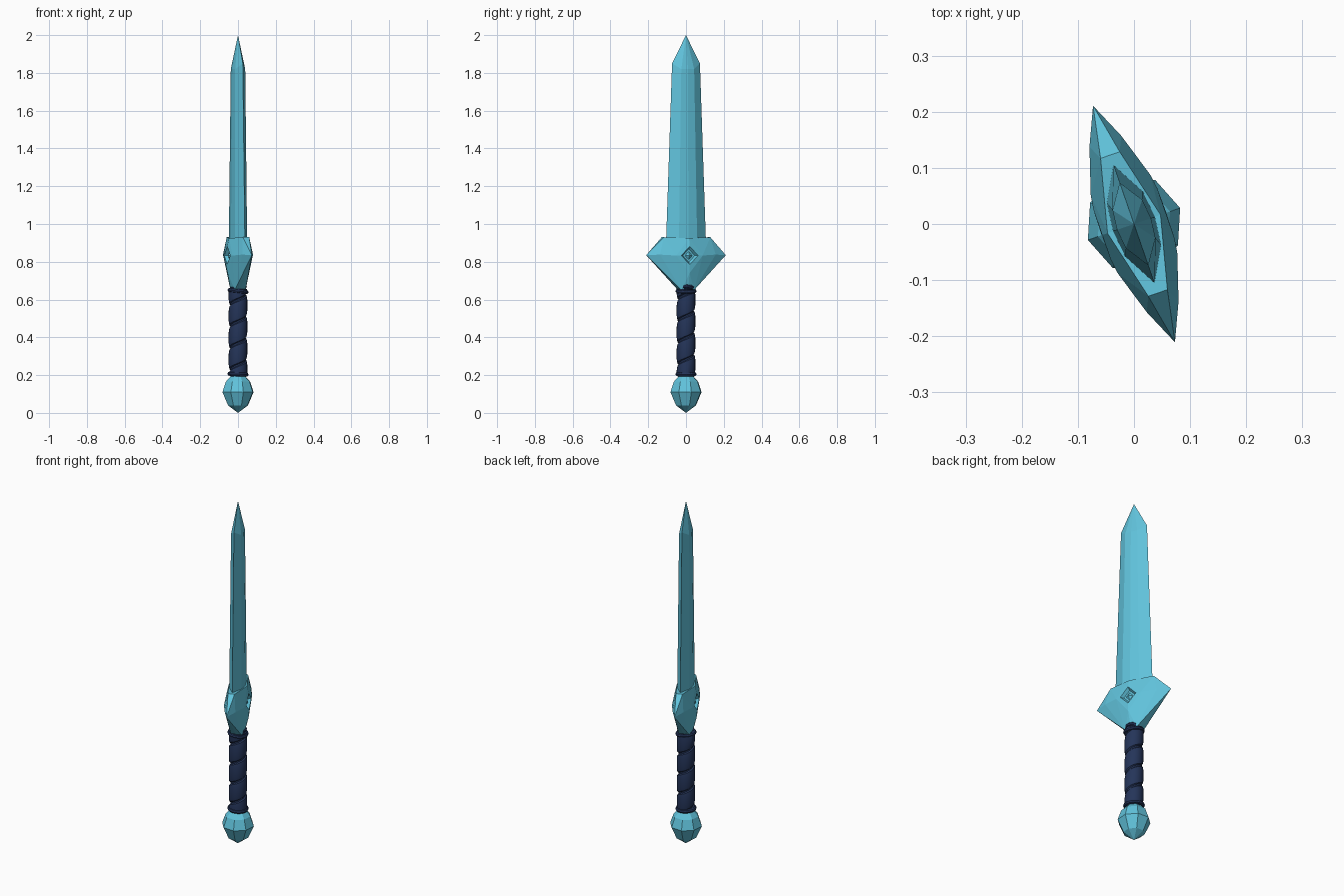
import bpy, bmesh, math
from mathutils import Vector

cube = bpy.data.objects.get("Cube")
if cube:
    bpy.data.objects.remove(cube, do_unlink=True)

TURN = math.radians(109.1)  # the blade's wide axis is turned away from x


def material(name, rgb):
    m = bpy.data.materials.new(name)
    m.use_nodes = True
    m.diffuse_color = (*rgb, 1)
    bsdf = next(n for n in m.node_tree.nodes if n.type == 'BSDF_PRINCIPLED')
    bsdf.inputs["Base Color"].default_value = (*rgb, 1)
    return m


CRYSTAL = material("crystal cyan", (0.12, 0.55, 0.72))
NAVY = material("navy leather", (0.018, 0.035, 0.10))


def build(name, polys, mat):
    """Make an object from polygons given as lists of points, welding shared corners."""
    bm = bmesh.new()
    for poly in polys:
        pts = []
        for p in map(Vector, poly):
            if all((p - q).length > 1e-6 for q in pts):
                pts.append(p)
        if len(pts) > 2:
            bm.faces.new([bm.verts.new(p) for p in pts])
    bmesh.ops.remove_doubles(bm, verts=bm.verts, dist=1e-5)
    bmesh.ops.recalc_face_normals(bm, faces=bm.faces)
    me = bpy.data.meshes.new(name)
    bm.to_mesh(me)
    bm.free()
    me.materials.append(mat)
    ob = bpy.data.objects.new(name, me)
    ob.rotation_euler.z = TURN
    bpy.context.collection.objects.link(ob)
    return ob


def loft(rings):
    """Quads between successive closed rings, plus end caps."""
    polys = [rings[0], rings[-1]]
    for a, b in zip(rings, rings[1:]):
        n = len(a)
        polys += [[a[i], a[(i + 1) % n], b[(i + 1) % n], b[i]] for i in range(n)]
    return polys


def lathe(profile, sides):
    return loft([[(r * math.cos(t), r * math.sin(t), z)
                  for t in (2 * math.pi * i / sides for i in range(sides))]
                 for r, z in profile])


def quarters(polys):
    """Repeat polygons in all four quadrants."""
    return [[(sx * x, sy * y, z) for x, y, z in p]
            for sx in (1, -1) for sy in (1, -1) for p in polys]


def smooth(ob):
    bpy.ops.object.select_all(action='DESELECT')
    ob.select_set(True)
    bpy.context.view_layer.objects.active = ob
    bpy.ops.object.shade_smooth_by_angle(angle=math.radians(40))


# Blade: eight-sided section with a centre ridge, tapering to a point
def blade_ring(z, edge, facet, thick, ridge, edge_z=0):
    return [(edge, 0, z + edge_z), (facet, thick, z), (0, ridge, z), (-facet, thick, z),
            (-edge, 0, z + edge_z), (-facet, -thick, z), (0, -ridge, z), (facet, -thick, z)]


build("blade", loft([
    blade_ring(0.84, 0.114, 0.052, 0.034, 0.040),
    blade_ring(1.82, 0.078, 0.036, 0.028, 0.032, 0.03),
    blade_ring(2.0, 0, 0, 0, 0)]), CRYSTAL)

# Guard: faceted wings with a raised diamond frame and recess on both faces
T, P = (0.223, 0, 0.835), (0.156, 0.03, 0.838)
Q, Q1 = (0.13, 0.018, 0.93), (0.13, 0, 0.93)
R, G, D = (0.074, 0.056, 0.833), (0, 0.050, 0.925), (0, 0.058, 0.74)
G1 = (0, 0, 0.92)
B, B0, B1, BC = (0.035, 0.03, 0.65), (0, 0.034, 0.65), (0.037, 0, 0.65), (0, 0, 0.65)
RI, GI, DI = (0.047, 0.060, 0.833), (0, 0.060, 0.882), (0, 0.061, 0.785)
RC, GC, DC = (0.034, 0.044, 0.833), (0, 0.044, 0.868), (0, 0.044, 0.798)
FC = (0, 0.044, 0.833)
build("guard", quarters([
    [T, Q1, Q], [T, Q, P], [P, Q, R], [Q, G, R], [Q1, G1, G, Q],
    [T, P, B], [T, B, B1], [P, R, B], [R, D, B], [D, B0, B], [B, B0, BC, B1],
    [R, G, GI, RI], [R, RI, DI, D],
    [GI, GC, RC, RI], [RI, RC, DC, DI], [GC, FC, RC], [RC, FC, DC]]), CRYSTAL)

# Small cut gems set in the recesses
for label, side in (("left", -1), ("right", 1)):
    peak = (0, side * 0.056, 0.833)
    rim = [(0.022, side * 0.043, 0.833), (0, side * 0.043, 0.857),
           (-0.022, side * 0.043, 0.833), (0, side * 0.043, 0.809)]
    build(label + "_guard_gem",
          [[rim[i], rim[(i + 1) % 4], peak] for i in range(4)] + [rim], CRYSTAL)

# Pommel: eight-sided gem
build("pommel", lathe([(0, 0), (0.056, 0.04), (0.087, 0.11), (0.068, 0.165),
                       (0.04, 0.195), (0, 0.195)], 8), CRYSTAL)

# Grip core
smooth(build("grip_core", lathe([(0.040, 0.185), (0.040, 0.665)], 24), NAVY))

# Grip wrap: a rounded leather band wound up the core
PITCH, STEPS = 0.115, 20
SECTION = [(0.037, -0.056), (0.046, -0.048), (0.049, -0.03), (0.049, 0.03),
           (0.046, 0.048), (0.037, 0.056)]
rings = []
for i in range(int(STEPS * 5.2) + 1):
    t = 2 * math.pi * i / STEPS
    mid = 0.145 + PITCH * i / STEPS
    rings.append([(r * math.cos(t), r * math.sin(t), min(max(mid + dz, 0.2), 0.655))
                  for r, dz in SECTION])
wrap = [[a[j], a[j + 1], b[j + 1], b[j]]
        for a, b in zip(rings, rings[1:]) for j in range(len(SECTION) - 1)]
smooth(build("grip_wrap", wrap, NAVY))

# Collars: slightly tilted bands tied at both ends of the grip
for name, z, tilt in (("lower_collar", 0.205, 0.05), ("upper_collar", 0.645, 0.12),
                      ("upper_tie", 0.662, -0.2)):
    radius = 0.037 if name == "upper_tie" else 0.045
    bpy.ops.mesh.primitive_torus_add(major_radius=radius, minor_radius=0.011,
                                     major_segments=24, minor_segments=8,
                                     location=(0, 0, z), rotation=(0, tilt, 0))
    ob = bpy.context.object
    ob.name = name
    ob.data.materials.append(NAVY)
    smooth(ob)
